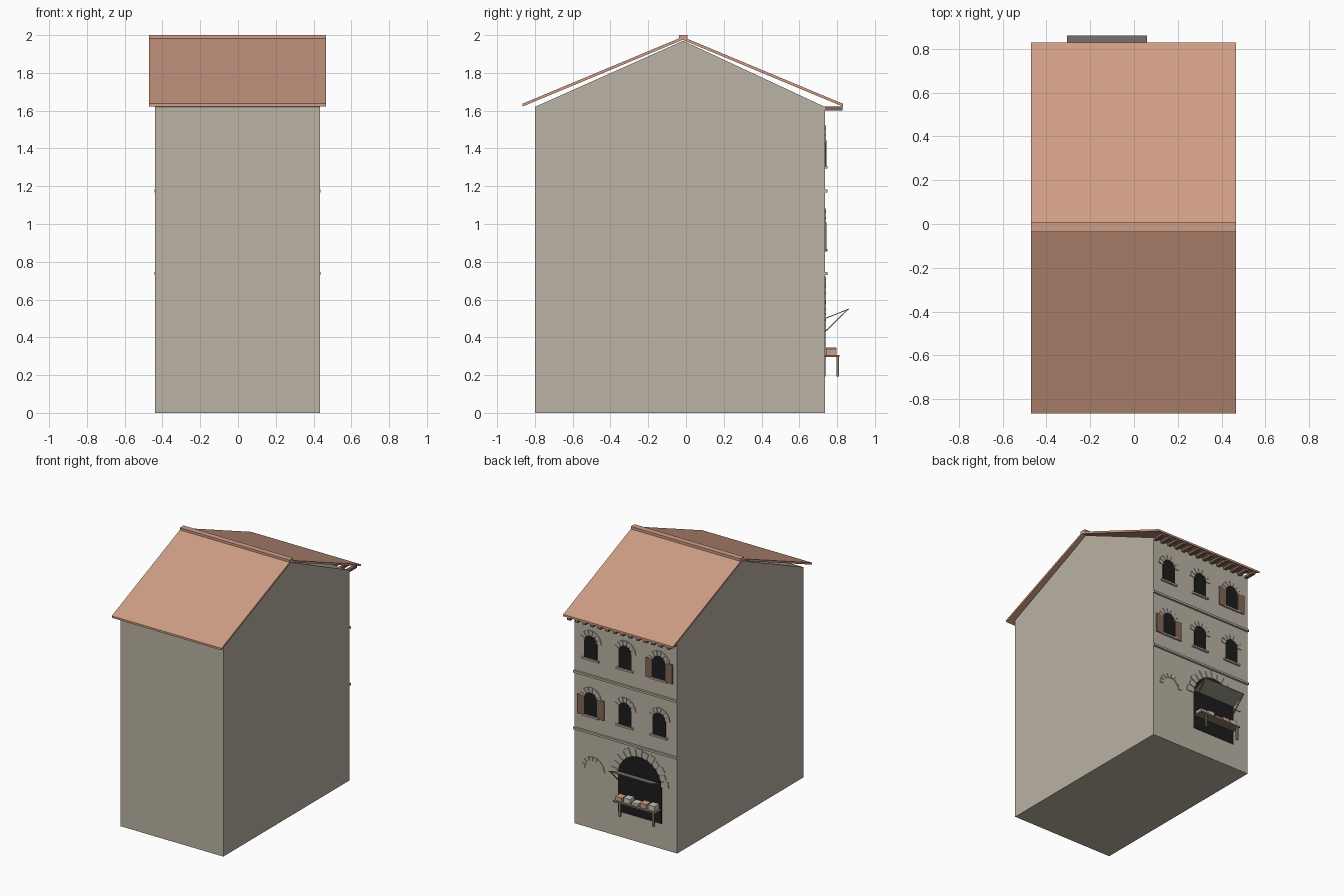
import bpy, math

if "Cube" in bpy.data.objects:
    bpy.data.objects.remove(bpy.data.objects["Cube"])

def mat(name, r, g, b):
    m = bpy.data.materials.new(name)
    lin = lambda c: (c / 255 / 12.92) if c < 10 else ((c / 255 + 0.055) / 1.055) ** 2.4
    m.diffuse_color = (lin(r), lin(g), lin(b), 1)
    m.use_nodes = True
    m.node_tree.nodes["Principled BSDF"].inputs["Base Color"].default_value = m.diffuse_color
    return m

WALL = mat("warm grey plaster", 186, 179, 164)
ROOF = mat("terracotta", 207, 157, 133)
DARK = mat("dark opening", 28, 28, 28)
SHUT = mat("shutter brown", 132, 104, 88)
WOOD = mat("weathered wood", 138, 122, 104)
CLOTH = mat("awning grey", 146, 142, 131)
PALE = mat("pale goods", 200, 195, 184)

FACE = 0.735           # y of the decorated wall

def mesh(name, verts, faces, material):
    me = bpy.data.meshes.new(name)
    me.from_pydata(verts, [], faces)
    ob = bpy.data.objects.new(name, me)
    bpy.context.collection.objects.link(ob)
    me.materials.append(material)
    # make normals consistent
    import bmesh
    bm = bmesh.new()
    bm.from_mesh(me)
    bmesh.ops.recalc_face_normals(bm, faces=bm.faces)
    bm.to_mesh(me)
    bm.free()
    return ob

def prism(name, profile, a, b, axis, material):
    """Extrude a 2D profile from a to b: axis 'x' takes (y, z), axis 'y' takes (x, z)."""
    put = (lambda p, t: (t, p[0], p[1])) if axis == 'x' else (lambda p, t: (p[0], t, p[1]))
    n = len(profile)
    verts = [put(p, a) for p in profile] + [put(p, b) for p in profile]
    faces = [list(range(n)), list(range(2 * n - 1, n - 1, -1))]
    faces += [[i, (i + 1) % n, n + (i + 1) % n, n + i] for i in range(n)]
    return mesh(name, verts, faces, material)

def box(name, x0, x1, y0, y1, z0, z1, material):
    return prism(name, [(x0, z0), (x1, z0), (x1, z1), (x0, z1)], y0, y1, 'y', material)

def opening(name, cx, z0, spring, r):
    """Dark round-headed plate on the wall."""
    pts = [(cx - r, z0), (cx + r, z0)]
    pts += [(cx + r * math.cos(math.pi * i / 12), spring + r * math.sin(math.pi * i / 12))
            for i in range(13)]
    prism(name, pts, FACE - 0.002, FACE + 0.004, 'y', DARK)

def brick_arch(name, cx, spring, r0, r1, count, out, alternate=0.0):
    """Ring of separate wedge bricks."""
    step = math.pi / count
    for i in range(count):
        a, b = i * step + 0.03, (i + 1) * step - 0.03
        ro = r1 + (alternate if i % 2 == 0 else 0)
        pts = [(cx + r * math.cos(t), spring + r * math.sin(t))
               for r, t in ((r0, a), (ro, a), (ro, b), (r0, b))]
        prism(name, pts, FACE - 0.002, FACE + out, 'y', WALL)

# House body with gable ends
prism("house_body", [(-0.80, 0), (FACE, 0), (FACE, 1.62), (-0.015, 1.97), (-0.80, 1.62)],
      -0.44, 0.435, 'x', WALL)

# Roof slabs and ridge cap
for name, y in (("roof_front", -0.865), ("roof_back", 0.83)):
    prism(name, [(-0.0175, 1.975), (y, 1.622), (y, 1.637), (-0.0175, 1.991)],
          -0.47, 0.465, 'x', ROOF)
box("ridge_cap", -0.47, 0.465, -0.037, 0.008, 1.977, 2.0, ROOF)

# Eave rafters
for i in range(14):
    x = -0.425 + i * 0.845 / 13
    box("rafter", x - 0.013, x + 0.013, FACE - 0.002, 0.828, 1.602, 1.621, SHUT)

# String courses between storeys
for z in (0.737, 1.174):
    box("string_course", -0.443, 0.438, FACE - 0.002, 0.75, z - 0.008, z + 0.008, WALL)

# Windows with sills and brick heads
for row, z in enumerate((0.862, 1.30)):
    for col, x in enumerate((0.295, 0.003, -0.288)):
        opening("window", x, z, z + 0.13, 0.055)
        brick_arch("window_arch", x, z + 0.13, 0.055, 0.092, 7, 0.006)
        box("sill", x - 0.072, x + 0.072, FACE - 0.002, 0.75, z - 0.007, z + 0.006, WALL)
        if (row, col) in ((0, 0), (1, 2)):
            for s in (-1, 1):
                e = sorted((x + s * 0.056, x + s * 0.115))
                box("shutter", e[0], e[1], FACE, 0.743, z - 0.004, z + 0.145, SHUT)

# Shop opening and blind arch
SX = -0.122
opening("shop_opening", SX, 0.193, 0.475, 0.186)
brick_arch("shop_arch", SX, 0.475, 0.186, 0.235, 13, 0.006, 0.012)
brick_arch("blind_arch", 0.276, 0.453, 0.07, 0.1, 8, 0.006)

# Propped awning with struts
prism("awning", [(FACE, 0.497), (0.862, 0.547), (0.862, 0.552), (FACE, 0.502)],
      -0.305, 0.06, 'x', CLOTH)
for x in (-0.30, 0.05):
    prism("awning_strut", [(FACE, 0.425), (FACE, 0.433), (0.855, 0.549), (0.855, 0.542)],
          x - 0.003, x + 0.003, 'x', WOOD)

# Market table
box("table_top", -0.305, 0.055, FACE, 0.812, 0.295, 0.306, WOOD)
for x in (-0.285, 0.0):
    box("table_leg", x - 0.007, x + 0.007, 0.797, 0.809, 0.193, 0.296, WOOD)

# Crates of goods on the table
for i, (h, m) in enumerate(((0.03, ROOF), (0.038, PALE), (0.022, PALE),
                            (0.036, ROOF), (0.04, PALE))):
    x = 0.018 - i * 0.07
    box("crate", x - 0.027, x + 0.027, 0.742, 0.797, 0.305, 0.305 + h, m)
